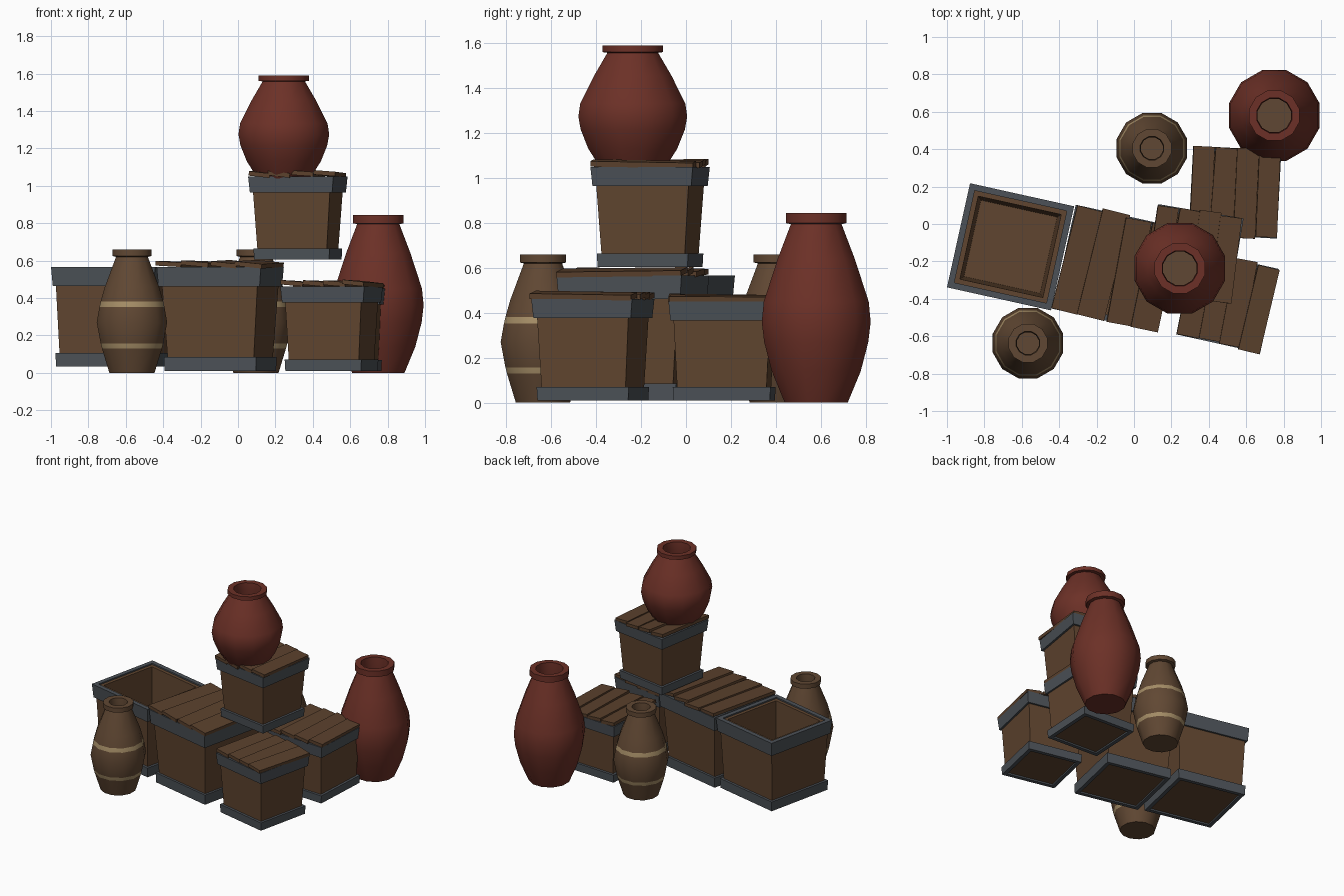
import bpy, bmesh, math, random
from mathutils import Matrix, Vector

if "Cube" in bpy.data.objects:
    bpy.data.objects.remove(bpy.data.objects["Cube"])
random.seed(4)


def material(name, rgb):
    m = bpy.data.materials.new(name)
    m.diffuse_color = (*rgb, 1)
    m.use_nodes = True
    m.node_tree.nodes["Principled BSDF"].inputs["Base Color"].default_value = m.diffuse_color
    return m


WOOD = material("crate wood", (0.118, 0.060, 0.029))
PLANK = material("lid wood", (0.105, 0.053, 0.026))
IRON = material("grey iron", (0.072, 0.083, 0.095))
RED = material("red clay", (0.150, 0.030, 0.020))
BROWN = material("brown clay", (0.118, 0.064, 0.033))
TAN = material("tan stripe", (0.380, 0.270, 0.135))


def finish(name, bm, mats, matrix):
    bmesh.ops.recalc_face_normals(bm, faces=bm.faces)
    me = bpy.data.meshes.new(name)
    bm.to_mesh(me)
    bm.free()
    for m in mats:
        me.materials.append(m)
    ob = bpy.data.objects.new(name, me)
    ob.matrix_world = matrix
    bpy.context.collection.objects.link(ob)
    return ob


def lathe(name, profile, n, mats, matrix, closed=False, mat_rule=None, floor_mat=0):
    """Spin (radius, z) points with n sides; for n = 4 the radius is the half width."""
    bm = bmesh.new()
    k = 1 / math.cos(math.pi / 4) if n == 4 else 1
    rings = []
    for r, z in profile:
        rings.append([bm.verts.new((r * k * math.cos((i + 0.5) * math.tau / n),
                                    r * k * math.sin((i + 0.5) * math.tau / n), z))
                      for i in range(n)])
    pairs = list(zip(rings, rings[1:])) + ([(rings[-1], rings[0])] if closed else [])
    for s, (a, b) in enumerate(pairs):
        for i in range(n):
            j = (i + 1) % n
            f = bm.faces.new((a[i], a[j], b[j], b[i]))
            f.material_index = mat_rule(s) if mat_rule else 0
    if not closed:
        bm.faces.new(rings[0][::-1])
        bm.faces.new(rings[-1]).material_index = floor_mat
    return finish(name, bm, mats, matrix)


def crate(name, x, y, z0, z1, top, bot, angle, lid=True):
    M = Matrix.Translation((x, y, z0)) @ Matrix.Rotation(math.radians(angle), 4, 'Z')
    h = z1 - z0
    t, b = top - 0.018, bot - 0.018
    # tapered wooden box, hollow when it has no lid
    body = [(b, 0.012), (t, h - 0.01)]
    if not lid:
        body += [(t - 0.04, h - 0.01), (b - 0.035, 0.05)]
    lathe(name + "_body", body, 4, [WOOD], M)
    # iron bands round the foot and the rim
    zt, zb = h * 0.81, h * 0.135
    lathe(name + "_foot_band", [(bot, 0), (bot + 0.003, zb), (b - 0.01, zb), (b - 0.01, 0)],
          4, [IRON], M, closed=True)
    lathe(name + "_rim_band", [(top - 0.008, zt), (top, h), (t - 0.015, h), (t - 0.015, zt)],
          4, [IRON], M, closed=True)
    # four loose planks, each a little crooked
    if lid:
        w = top / 2
        for i in range(4):
            bm = bmesh.new()
            bmesh.ops.create_cube(bm, size=1)
            bmesh.ops.scale(bm, verts=bm.verts,
                            vec=(w * random.uniform(0.96, 1.06), top * random.uniform(1.98, 2.06), 0.024))
            P = (M @ Matrix.Translation(((i - 1.5) * w, random.uniform(-0.008, 0.008), h + 0.014))
                 @ Matrix.Rotation(math.radians(random.uniform(-2.5, 2.5)), 4, 'Z')
                 @ Matrix.Rotation(math.radians(random.uniform(3, 7)), 4, 'Y')
                 @ Matrix.Rotation(math.radians(random.uniform(-1, 1)), 4, 'X'))
            finish(f"{name}_plank_{i + 1}", bm, [PLANK], P)


crate("open_crate", -0.66, -0.122, 0.033, 0.567, 0.285, 0.262, -12.5, lid=False)
crate("middle_crate", -0.095, -0.237, 0.01, 0.567, 0.285, 0.250, -12.5)
crate("front_crate", 0.50, -0.415, 0.01, 0.463, 0.230, 0.207, -12.5)
crate("back_crate", 0.54, 0.17, 0.01, 0.45, 0.236, 0.215, -3)
crate("stacked_crate", 0.32, -0.16, 0.605, 1.05, 0.231, 0.203, -9.5)


def urn(name, profile, mats, x, y, z=0, squash=1, rule=None, floor_mat=1):
    M = Matrix.Translation((x, y, z))
    ob = lathe(name, [(r, h * squash) for r, h in profile], 12, mats, M,
               mat_rule=rule, floor_mat=floor_mat)
    bpy.context.view_layer.objects.active = ob
    for o in bpy.context.selected_objects:
        o.select_set(False)
    ob.select_set(True)
    bpy.ops.object.shade_smooth_by_angle(angle=math.radians(40))


# red urns share one profile; the stacked one is squat
red = [(0.145, 0), (0.205, 0.14), (0.24, 0.27), (0.251, 0.36), (0.242, 0.45), (0.178, 0.64),
       (0.117, 0.795), (0.139, 0.8), (0.139, 0.845), (0.097, 0.845), (0.092, 0.76), (0.11, 0.56)]
urn("tall_red_urn", red, [RED, BROWN], 0.75, 0.58)
urn("squat_red_urn", red, [RED, BROWN], 0.245, -0.237, 1.04, 0.652)

# brown urns with two painted stripes
brown = [(0.125, 0), (0.166, 0.13), (0.173, 0.157), (0.195, 0.27), (0.180, 0.352), (0.173, 0.382),
         (0.150, 0.46), (0.088, 0.62), (0.107, 0.625), (0.107, 0.66), (0.065, 0.66),
         (0.06, 0.60), (0.07, 0.46)]
stripes = lambda s: 1 if s in (1, 4) else 0
urn("front_brown_urn", brown, [BROWN, TAN], -0.567, -0.637, rule=stripes, floor_mat=0)
urn("back_brown_urn", brown, [BROWN, TAN], 0.096, 0.405, rule=stripes, floor_mat=0)
